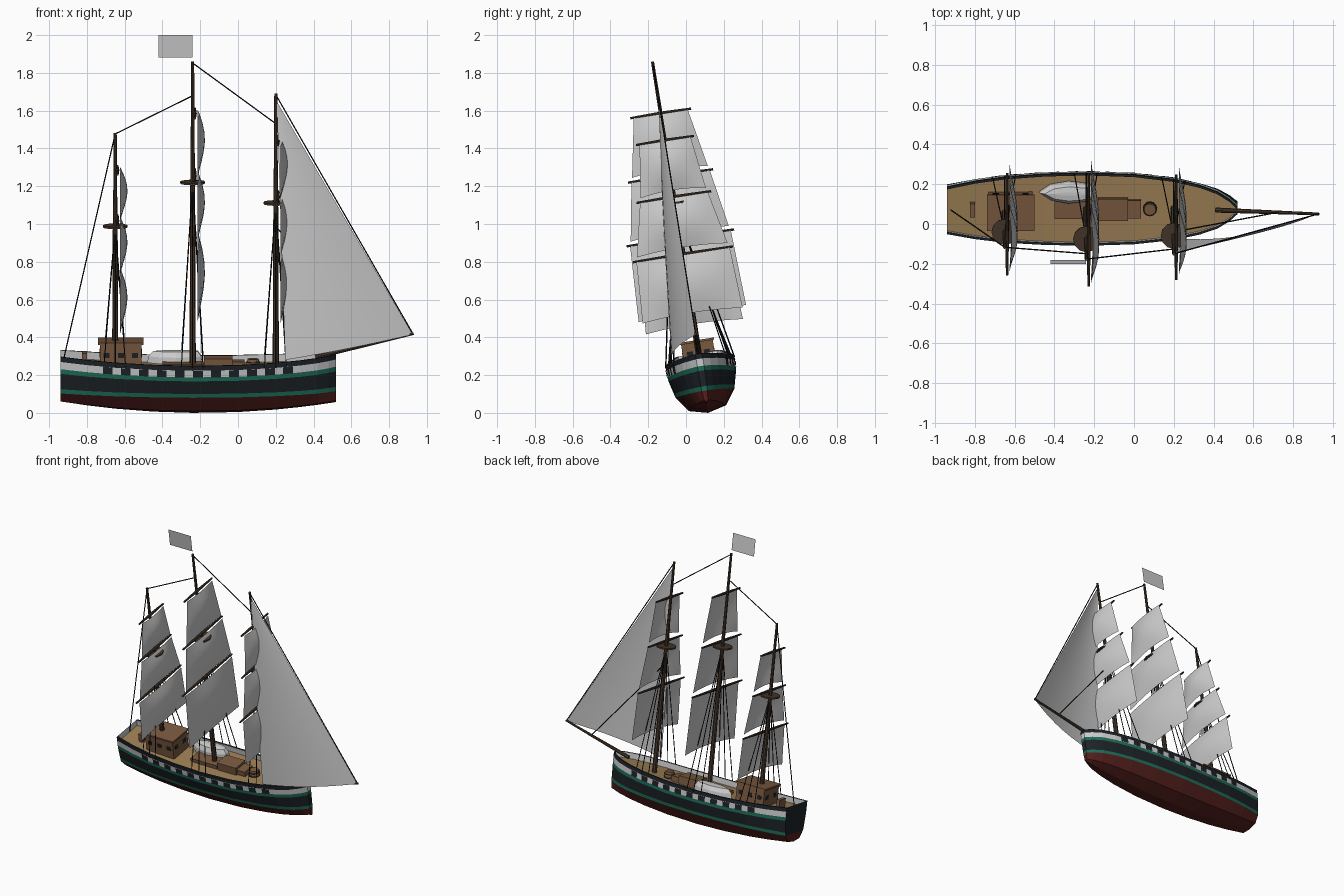
import bpy, bmesh, math
from mathutils import Matrix, Vector

if "Cube" in bpy.data.objects:
    bpy.data.objects.remove(bpy.data.objects["Cube"])

# The whole ship is built upright, then heeled over about its long axis
HEEL = Matrix.Translation((0, 0.117, 0)) @ Matrix.Rotation(math.radians(9), 4, 'X')


def material(name, r, g, b):
    m = bpy.data.materials.new(name)
    m.diffuse_color = (r, g, b, 1)
    m.use_nodes = True
    m.node_tree.nodes["Principled BSDF"].inputs["Base Color"].default_value = m.diffuse_color
    return m


BLACK = material("black_paint", .012, .016, .02)
GREEN = material("green_paint", .012, .15, .095)
RED = material("red_paint", .085, .014, .012)
DECK = material("deck_planks", .33, .21, .09)
WOOD = material("cabin_wood", .19, .1, .05)
SPAR = material("spar_wood", .06, .038, .024)
ROPE = material("rope", .008, .008, .008)


def finish(name, bm, mat=None, smooth=False):
    bmesh.ops.remove_doubles(bm, verts=bm.verts, dist=1e-5)
    bmesh.ops.recalc_face_normals(bm, faces=bm.faces)
    bm.transform(HEEL)
    me = bpy.data.meshes.new(name)
    bm.to_mesh(me)
    bm.free()
    for p in me.polygons:
        p.use_smooth = smooth
    if mat:
        me.materials.append(mat)
    ob = bpy.data.objects.new(name, me)
    bpy.context.collection.objects.link(ob)
    return ob


def quad(bm, *pts):
    bm.faces.new([bm.verts.new(p) for p in pts])


def grid(bm, rows):
    for a, b in zip(rows, rows[1:]):
        for i in range(len(a) - 1):
            quad(bm, a[i], a[i + 1], b[i + 1], b[i])


def rod(bm, a, b, r1, r2=None, sides=8):
    a, b = Vector(a), Vector(b)
    d = b - a
    mat = Matrix.Translation((a + b) / 2) @ d.to_track_quat('Z', 'Y').to_matrix().to_4x4()
    bmesh.ops.create_cone(bm, cap_ends=True, segments=sides, radius1=r1,
                          radius2=r1 if r2 is None else r2, depth=d.length, matrix=mat)


def box(bm, x0, x1, y0, y1, z0, z1):
    m = Matrix.Translation(((x0 + x1) / 2, (y0 + y1) / 2, (z0 + z1) / 2))
    bmesh.ops.create_cube(bm, size=1, matrix=m @ Matrix.Diagonal((x1 - x0, y1 - y0, z1 - z0, 1)))


# Hull lines: (x, half width) stations and (half width, height, rise at the ends) levels
STATIONS = [(-.94, .12), (-.8, .147), (-.65, .167), (-.45, .18), (-.24, .185), (0, .177),
            (.2, .154), (.33, .125), (.42, .093), (.48, .055), (.52, .018)]
LEVELS = [(0, 0, .06), (.1, .025, .045), (.158, .106, .014), (.163, .127, .016),
          (.181, .197, .03), (.183, .219, .033), (.185, .255, .036), (.185, .28, .038)]


def half_width(x):
    for (a, wa), (b, wb) in zip(STATIONS, STATIONS[1:]):
        if x <= b:
            return wa + (wb - wa) * (x - a) / (b - a)
    return STATIONS[-1][1]


def hull_point(x, level, side, inset=0, drop=0):
    w, z, rise = LEVELS[level]
    return (x, side * max(half_width(x) * w / .185 - inset, 0),
            z + rise * ((x + .2) / .73) ** 2 - drop)


XS = [s[0] for s in STATIONS]


def strake(name, levels, mat):
    bm = bmesh.new()
    for s in (-1, 1):
        grid(bm, [[hull_point(x, l, s) for x in XS] for l in levels])
    for l, k in zip(levels, levels[1:]):
        quad(bm, *[hull_point(.52, i, s) for i, s in ((l, -1), (l, 1), (k, 1), (k, -1))])
    return finish(name, bm, mat)


strake("hull_bottom", [0, 1, 2], RED)
strake("lower_stripe", [2, 3], GREEN)
strake("hull_topsides", [3, 4], BLACK)
strake("upper_stripe", [4, 5], GREEN)
strake("port_band", [5, 6], None)
strake("rail_strake", [6, 7], BLACK)

for name, levels, mat in (("transom", range(2, 8), BLACK), ("transom_bottom", range(3), RED)):
    bm = bmesh.new()
    grid(bm, [[hull_point(-.94, l, s) for s in (-1, 1)] for l in levels])
    finish(name, bm, mat)

# Rail cap, inner bulwark and deck
cap, inner, deck = bmesh.new(), bmesh.new(), bmesh.new()
for s in (-1, 1):
    rail = [hull_point(x, 7, s) for x in XS]
    top_in = [hull_point(x, 7, s, .012) for x in XS]
    foot = [hull_point(x, 7, s, .012, .04) for x in XS]
    grid(cap, [rail, top_in])
    grid(inner, [top_in, foot])
    grid(deck, [foot, [(p[0], 0, p[2]) for p in foot]])
quad(inner, *[hull_point(-.937, 7, s, .012, d) for s, d in ((-1, 0), (1, 0), (1, .04), (-1, .04))])
finish("rail_cap", cap, BLACK)
finish("inner_bulwark", inner)
finish("deck", deck, DECK)

# Painted gun ports
bm = bmesh.new()
for i in range(11):
    x = -.69 + i * .0955
    for s in (-1, 1):
        quad(bm, *[hull_point(x + dx, l, s, -.003)
                   for dx, l in ((-.026, 5), (.026, 5), (.026, 6), (-.026, 6))])
finish("gun_ports", bm, BLACK)

# Deck house with roof and windows
bm = bmesh.new()
box(bm, -.73, -.51, -.085, .085, .24, .378)
box(bm, -.74, -.5, -.092, .092, .378, .39)
finish("deck_house", bm, WOOD)
bm = bmesh.new()
for x in (-.695, -.62, -.545):
    box(bm, x - .016, x + .016, -.087, .087, .307, .335)
for y in (-.045, .045):
    box(bm, -.732, -.508, y - .016, y + .016, .307, .335)
finish("house_windows", bm, BLACK)

# Hatches, steering stand
bm = bmesh.new()
box(bm, -.4, -.19, -.05, .055, .23, .268)
box(bm, -.18, -.03, -.055, .055, .23, .298)
box(bm, -.03, .035, -.045, .045, .23, .28)
finish("hatches", bm, WOOD)
bm = bmesh.new()
box(bm, -.825, -.8, -.035, .035, .25, .325)
finish("steering_stand", bm, WOOD)

# Barrel with hoops
bm = bmesh.new()
rod(bm, (.08, 0, .23), (.08, 0, .26), .029, .036, 12)
rod(bm, (.08, 0, .26), (.08, 0, .29), .036, .029, 12)
finish("barrel", bm, WOOD)
bm = bmesh.new()
for z in (.247, .273):
    rod(bm, (.08, 0, z - .003), (.08, 0, z + .003), .036, sides=12)
finish("barrel_hoops", bm, BLACK)

# Upturned lifeboat
bm = bmesh.new()
outline = [(-.48, 0), (-.42, .04), (-.33, .056), (-.23, .044), (-.19, .018)]
outline += [(x, -y) for x, y in outline[:0:-1]]
rings = [[(-.31 + (x + .31) * k, .085 + y * w, z) for x, y in outline + outline[:1]]
         for k, w, z in ((1, 1, .255), (.97, .95, .29), (.82, .65, .318), (.6, .15, .322))]
grid(bm, rings)
bm.faces.new([bm.verts.new(p) for p in rings[-1][:-1]])
finish("lifeboat", bm)

# Masts: x, top, platform height, yards as (height, half length), foot of the lowest sail
MASTS = [("mizzen", -.65, 1.5, 1.0, [(1.3, .14), (1.03, .19), (.75, .26)], .465),
         ("main", -.24, 1.883, 1.235, [(1.605, .163), (1.27, .228), (.938, .288)], .535),
         ("fore", .2, 1.712, 1.125, [(1.46, .155), (1.157, .2), (.85, .268)], .525)]
shrouds = bmesh.new()
for name, x, top, plat, yards, foot in MASTS:
    bm = bmesh.new()
    rod(bm, (x, 0, .2), (x, 0, plat), .017, .013)
    rod(bm, (x, 0, plat), (x, 0, top), .012, .008)
    finish(name + "_mast", bm, SPAR)
    bm = bmesh.new()
    rod(bm, (x, 0, plat - .005), (x, 0, plat + .005), .066, sides=12)
    finish(name + "_platform", bm, SPAR)

    bm = bmesh.new()
    for z, h in yards:
        for s in (-1, 1):
            rod(bm, (x + .012, 0, z), (x + .012, s * h, z), .01, .006)
    finish(name + "_yards", bm, SPAR)

    # Square sails bellying forward
    bm = bmesh.new()
    for i, (z, h) in enumerate(yards):
        low, wide = (yards[i + 1][0] + .025, yards[i + 1][1] - .025) if i < 2 else (foot, h)
        rows = []
        for j in range(7):
            v = j / 6
            w = (h - .018) * (1 - v) + wide * v
            rows.append([(x + .025 + .04 * (1 - u * u) * (.25 + .75 * math.sin(math.pi * v ** .9)),
                          w * u, z - .003 + (low - z) * v + .015 * v * (1 - u * u))
                         for u in [k / 5 - 1 for k in range(11)]])
        grid(bm, rows)
    finish(name + "_sails", bm, smooth=True)

    for s in (-1, 1):
        for dx in (-.06, 0, .055):
            y = half_width(x + dx)
            rod(shrouds, (x, 0, plat), (x + dx, s * y, .27), .003, sides=5)
finish("shrouds", shrouds, ROPE)

# Bowsprit and stays
bm = bmesh.new()
rod(bm, (.41, 0, .3), (.93, 0, .425), .013, .007)
finish("bowsprit", bm, SPAR)
bm = bmesh.new()
for a, b in (((.2, 0, 1.705), (.925, 0, .425)), ((-.24, 0, 1.875), (.2, 0, 1.55)),
             ((-.65, 0, 1.495), (-.24, 0, 1.7)), ((-.65, 0, 1.495), (-.92, 0, .3)),
             ((.2, 0, 1.0), (.72, 0, .375))):
    rod(bm, a, b, .0035, sides=5)
finish("stays", bm, ROPE)

# Large triangular headsail, bellying to leeward
bm = bmesh.new()
head, tack, clew = Vector((.205, 0, 1.67)), Vector((.925, 0, .42)), Vector((.25, -.146, .307))
rows = []
for j in range(11):
    v = j / 10
    rows.append([head.lerp(clew, v).lerp(head.lerp(tack, v), u)
                 - Vector((0, .16 * u * (1 - u) * v + .03 * v * (1 - v) * (1 - u), 0))
                 for u in [k / 8 for k in range(9)]])
for p, q in zip(rows[1:], rows[2:]):
    grid(bm, [p, q])
for k in range(8):
    quad(bm, head, rows[1][k], rows[1][k + 1])
finish("headsail", bm, smooth=True)

# Flag above the main mast
bm = bmesh.new()
quad(bm, (-.42, 0, 1.905), (-.24, 0, 1.905), (-.24, 0, 2.025), (-.42, 0, 2.025))
finish("flag", bm)
